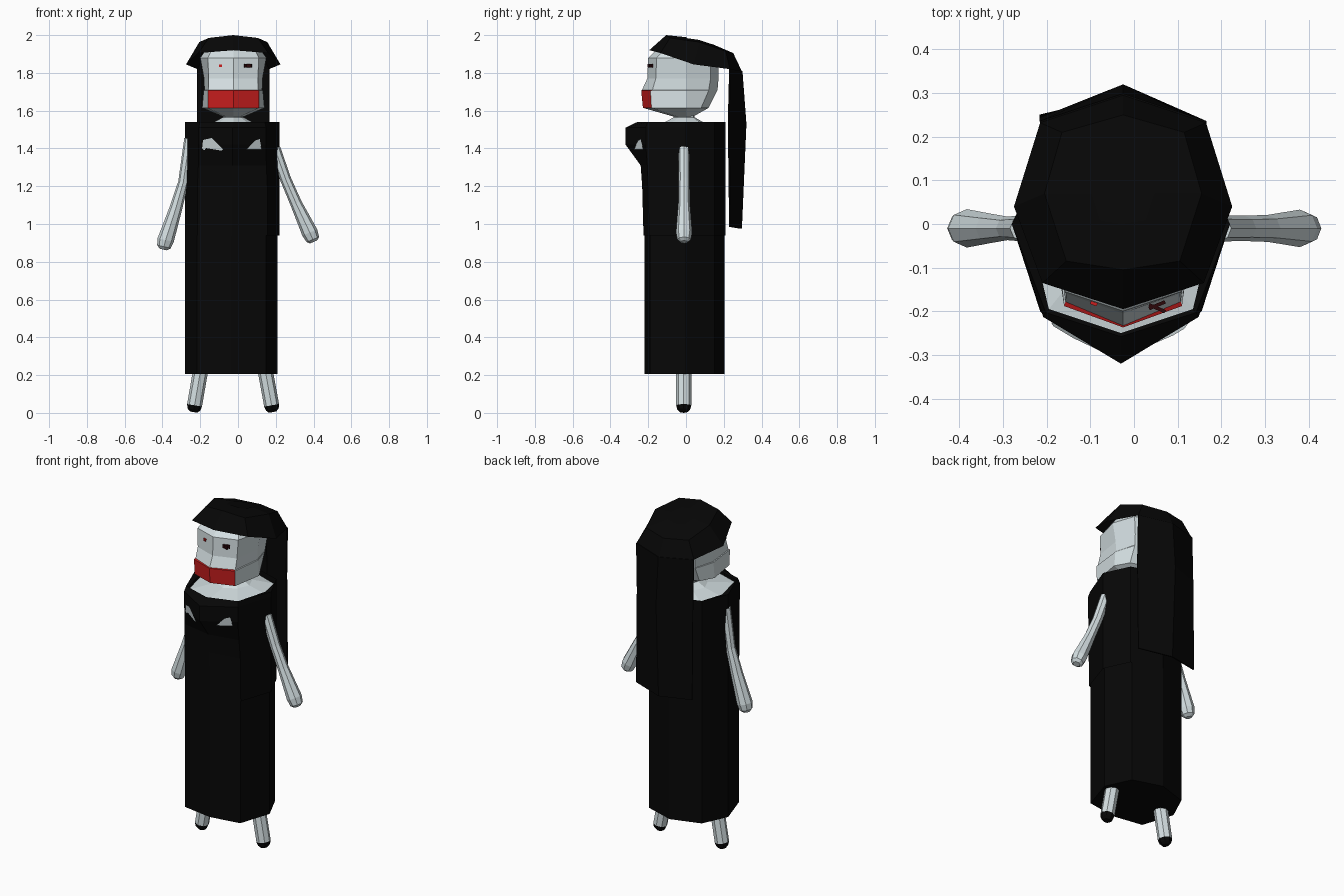
import bpy, bmesh
from mathutils import Vector, Matrix

if "Cube" in bpy.data.objects:
    bpy.data.objects.remove(bpy.data.objects["Cube"])

CX = -0.025  # symmetry line of body and head


def material(name, rgb):
    m = bpy.data.materials.new(name)
    m.diffuse_color = (*rgb, 1)
    m.use_nodes = True
    m.node_tree.nodes["Principled BSDF"].inputs["Base Color"].default_value = m.diffuse_color
    return m


BLACK = material("black_cloth", (0.002, 0.002, 0.002))
SKIN = material("pale_skin", (0.66, 0.74, 0.76))
RED = material("red_mouth", (0.60, 0.013, 0.013))
DARK = material("dark_red_eye", (0.025, 0.002, 0.003))


def finish(name, bm, mats, fix=True):
    if fix:
        bmesh.ops.recalc_face_normals(bm, faces=bm.faces)
    me = bpy.data.meshes.new(name)
    bm.to_mesh(me)
    bm.free()
    for m in mats:
        me.materials.append(m)
    ob = bpy.data.objects.new(name, me)
    bpy.context.collection.objects.link(ob)
    return ob


def octagon(half, cx=CX):
    """Five points from front to back, mirrored into a ring of eight."""
    right = [(cx + d, y, z) for d, y, z in half]
    left = [(cx - d, y, z) for d, y, z in half[3:0:-1]]
    return right + left


def loft(name, rings, mats, cap_start=True, cap_end=True, closed=True, rule=None):
    bm = bmesh.new()
    vs = [[bm.verts.new(p) for p in r] for r in rings]
    n = len(rings[0])
    for k, (a, b) in enumerate(zip(vs, vs[1:])):
        for i in range(n if closed else n - 1):
            j = (i + 1) % n
            f = bm.faces.new((a[i], a[j], b[j], b[i]))
            if rule:
                f.material_index = rule(k, i)
    if cap_start:
        bm.faces.new(vs[0])
    if cap_end:
        bm.faces.new(vs[-1])
    return finish(name, bm, mats)


def flat_ring(z, front, diag, side, back, bdiag, cx=CX):
    return octagon([(0, front, z), (*diag, z), (side, 0, z), (*bdiag, z), (0, back, z)], cx)


# long skirt
skirt = [flat_ring(z, -0.22, (0.183, -0.19), 0.245, 0.205, (0.175, 0.15), -0.035)
         for z in (0.205, 1.0)]
loft("skirt", skirt, [BLACK], cap_end=False)

# bodice with chest bulge and a narrow lip, slightly wider than the skirt
bodice = []
for z, front, dx, dy, side in [(0.94, -0.225, .185, -.195, .25),
                               (1.20, -0.232, .185, -.20, .25),
                               (1.31, -0.24, .18, -.205, .25),
                               (1.42, -0.32, .178, -.213, .25),
                               (1.51, -0.32, .178, -.213, .25),
                               (1.54, -0.258, .172, -.203, .25),
                               (1.53, -0.25, .165, -.195, .212)]:
    bodice.append(flat_ring(z, front, (dx, dy), side, 0.21, (.18, .15), -0.03))
loft("bodice", bodice, [BLACK], cap_start=False, cap_end=False)

# shoulders and neck
neck = [flat_ring(1.515, -.25, (.165, -.195), .212, .2, (.17, .14), -.03)]
for z, r in [(1.54, .10), (1.565, .055), (1.61, .055)]:
    neck.append(flat_ring(z, -r - .01, (r * .7, -r * .7), r, r - .01, (r * .7, r * .7)))
loft("shoulders_and_neck", neck, [SKIN])

# pale patches on the chest, following the bulge
for name, pts in [("left_chest_patch", [(-.19, 1.40), (-.185, 1.445), (-.14, 1.455),
                                        (-.08, 1.395), (-.10, 1.37), (-.16, 1.375)]),
                  ("right_chest_patch", [(.045, 1.395), (.09, 1.442), (.115, 1.45), (.125, 1.395)])]:
    bm = bmesh.new()
    bm.faces.new([bm.verts.new((x, -.327 + .6 * abs(x + .03) + .3 * max(0, 1.42 - z), z))
                  for x, z in pts])
    finish(name, bm, [SKIN], fix=False)

# head, with the two front faces of the mouth band in red
head = [
    flat_ring(1.57, -.07, (.04, -.05), .06, .04, (.04, .03)),
    flat_ring(1.615, -.228, (.135, -.183), .165, .12, (.12, .08)),
    flat_ring(1.706, -.237, (.135, -.188), .157, .165, (.12, .12)),
    flat_ring(1.709, -.233, (.132, -.178), .153, .167, (.12, .12)),
    flat_ring(1.77, -.205, (.13, -.16), .155, .172, (.125, .13)),
    flat_ring(1.88, -.20, (.135, -.155), .175, .17, (.13, .13)),
    flat_ring(1.93, -.15, (.11, -.11), .14, .13, (.10, .10)),
]
loft("head", head, [SKIN, RED], rule=lambda k, i: int(k in (1, 2) and i in (0, 7)))

# eyes: a small dot and a pair of crossed slivers
for name, x, y, size, turn, m in [("left_eye", -.092, -.182, (.016, .008, .014), -.33, RED),
                                  ("right_eye", .053, -.186, (.04, .008, .02), .4, DARK),
                                  ("right_eye_cross", .053, -.193, (.04, .008, .018), -.4, DARK)]:
    bm = bmesh.new()
    bmesh.ops.create_cube(bm, size=1, matrix=Matrix.Translation((x, y, 1.838))
                          @ Matrix.Rotation(turn, 4, 'Z') @ Matrix.Diagonal((*size, 1)))
    finish(name, bm, [m])

# hair cap: brim, crown and top
brim = [(0, -.195, 1.92), (.185, -.135, 1.905), (.25, .04, 1.845), (.19, .232, 1.82), (0, .295, 1.81)]
crown = [(0, -.105, 2.0), (.13, -.085, 1.985), (.18, .07, 1.963), (.14, .21, 1.915), (0, .25, 1.905)]
peak = [(d * .4, .07 + (y - .07) * .4, 1.982 + (z - 1.982) * .4) for d, y, z in crown]
loft("hair_cap", [octagon(brim), octagon(crown), octagon(peak)], [BLACK], cap_start=False)

# long hair continuing down from the back of the brim
fall = [[(CX - .19, .232, 1.82), (CX, .295, 1.81), (CX + .19, .232, 1.82)]]
for z, side, mid in [(1.53, .225, .316), (0.975, .232, .292)]:
    fall.append([(-.215, side + .015, z + .01), (CX, mid, z), (.165, side, z + .01)])
hair = loft("hair_fall", fall, [BLACK], False, False, closed=False)
mod = hair.modifiers.new("thickness", "SOLIDIFY")
mod.thickness = 0.008
mod.offset = 0


def limb(name, path, mats):
    """Eight-sided tube through (x, y, z, radius) points, rings square to the limb."""
    axis = (Vector(path[-1][:3]) - Vector(path[0][:3])).normalized()
    across = axis.cross(Vector((0, 1, 0))).normalized()
    rings = []
    for x, y, z, r in path:
        c = Vector((x, y, z))
        rings.append([c + r * (a * across + b * Vector((0, 1, 0)))
                      for a, b in [(1, 0), (.7, .7), (0, 1), (-.7, .7), (-1, 0),
                                   (-.7, -.7), (0, -1), (.7, -.7)]])
    return loft(name, rings, mats)


# arms with thicker hands
limb("right_arm", [(.195, -.01, 1.40, .03), (.253, -.01, 1.235, .029), (.307, -.01, 1.11, .031),
                   (.38, -.01, .955, .043), (.396, -.01, .918, .036), (.40, -.01, .905, .02)], [SKIN])
limb("left_arm", [(-.255, -.01, 1.45, .03), (-.29, -.01, 1.22, .027), (-.33, -.01, 1.08, .034),
                  (-.383, -.01, .915, .044), (-.392, -.01, .88, .037), (-.396, -.01, .865, .02)], [SKIN])

# legs with black feet
for name, x0, x1 in [("right_leg", .13, .178), ("left_leg", -.185, -.23)]:
    leg = limb(name, [(x0, -.012, .30, .04), (x1, -.012, .04, .04),
                      (x1 + (x1 - x0) * .08, -.012, .018, .034),
                      (x1 + (x1 - x0) * .1, -.012, .004, .02)], [SKIN, BLACK])
    for p in leg.data.polygons:
        if p.center.z < .04:
            p.material_index = 1
